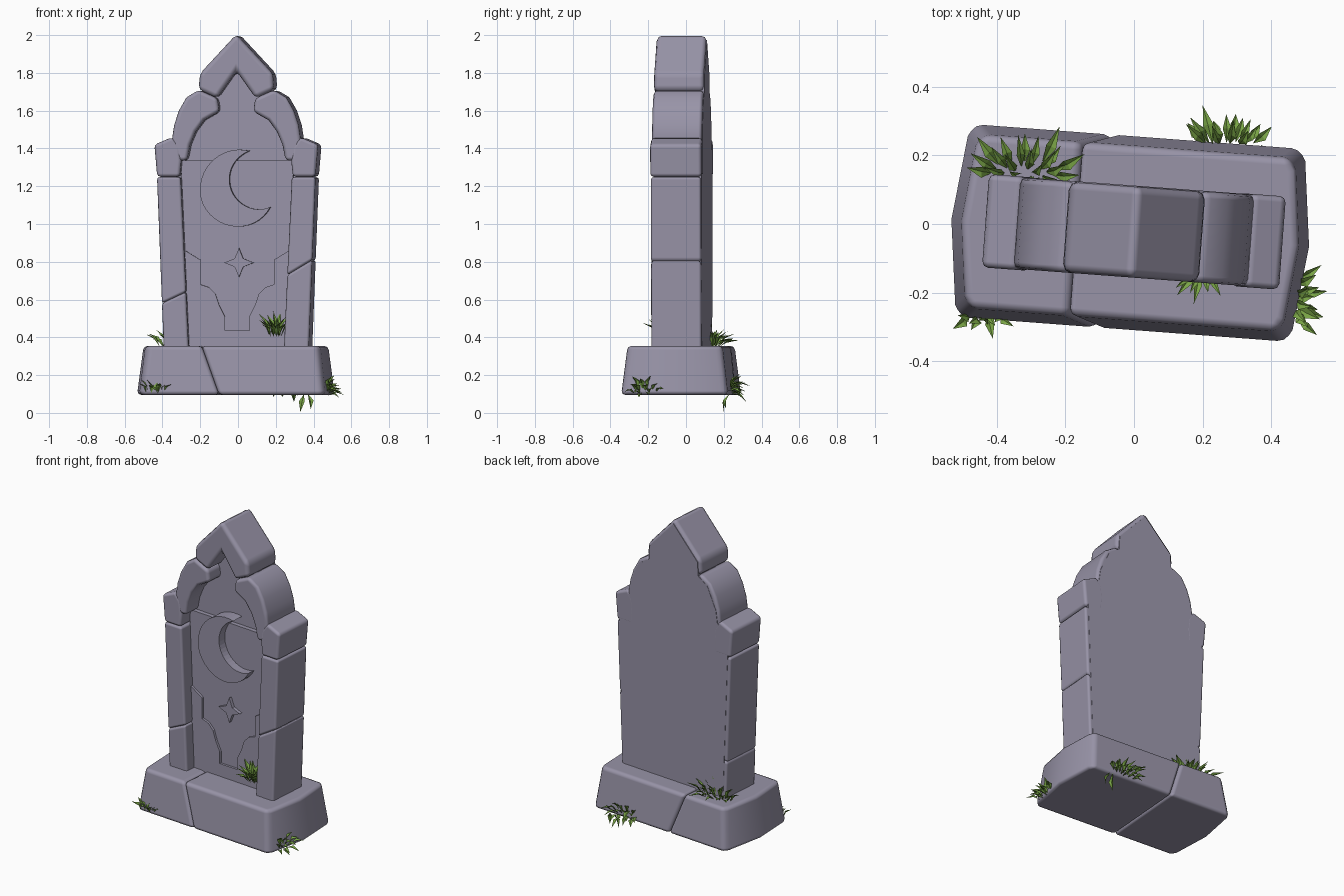
import bpy, bmesh, math, random
from mathutils import Vector, Matrix

if "Cube" in bpy.data.objects:
    bpy.data.objects.remove(bpy.data.objects["Cube"])

random.seed(4)


def material(name, rgb):
    m = bpy.data.materials.new(name)
    m.diffuse_color = (*rgb, 1)
    m.use_nodes = True
    m.node_tree.nodes["Principled BSDF"].inputs["Base Color"].default_value = m.diffuse_color
    return m


STONE = material("grey_violet_stone", (0.315, 0.295, 0.39))
GRASS = material("grass_green", (0.19, 0.37, 0.06))

# whole monument is turned slightly about z
TURN = Matrix.Rotation(math.radians(-4.3), 4, 'Z')
SLAB = Matrix.Translation((0.0, -0.022, 0)) @ TURN
BASE = Matrix.Translation((-0.011, -0.026, 0)) @ TURN


def solid(name, ring_a, ring_b, frame, bevel=0.0):
    """Closed solid between two matching rings, with soft bevelled edges."""
    bm = bmesh.new()
    a = [bm.verts.new(p) for p in ring_a]
    b = [bm.verts.new(p) for p in ring_b]
    bm.faces.new(a)
    bm.faces.new(b[::-1])
    n = len(a)
    for i in range(n):
        j = (i + 1) % n
        bm.faces.new((a[j], a[i], b[i], b[j]))
    bmesh.ops.recalc_face_normals(bm, faces=bm.faces)
    me = bpy.data.meshes.new(name)
    bm.to_mesh(me)
    bm.free()
    me.materials.append(STONE)
    ob = bpy.data.objects.new(name, me)
    bpy.context.collection.objects.link(ob)
    ob.matrix_world = frame
    if bevel:
        for p in me.polygons:
            p.use_smooth = True
        mod = ob.modifiers.new("soft_edges", 'BEVEL')
        mod.width = bevel
        mod.segments = 2
        mod.limit_method = 'ANGLE'
        mod.angle_limit = math.radians(35)
        mod.harden_normals = True
    return ob


def prism(name, pts, y0, y1, bevel=0.0):
    """Front profile (x, z) extruded in depth."""
    return solid(name, [(x, y0, z) for x, z in pts], [(x, y1, z) for x, z in pts], SLAB, bevel)


def flip(pts):
    return [(-x, z) for x, z in pts]


# plinth: two blocks meeting at a slanted crack
def plinth(name, s, joint_low, joint_high):
    def ring(corner, middle, depth, joint, z):
        return [(joint, -depth, z), (s * corner, -depth, z), (s * (corner + 0.02), -depth + 0.035, z),
                (s * middle, 0, z),
                (s * (corner + 0.02), depth - 0.035, z), (s * corner, depth, z), (joint, depth, z)]
    solid(name, ring(0.475, 0.525, 0.284, joint_low, 0.095),
          ring(0.445, 0.49, 0.252, joint_high, 0.355), BASE, 0.022)


plinth("plinth_left", -1, -0.068, -0.163)
plinth("plinth_right", 1, -0.07, -0.165)

# keystone gable
F, B = -0.134, 0.132
prism("keystone_gable", [(-0.2, 1.71), (-0.195, 1.795), (0, 2.005), (0.195, 1.795), (0.2, 1.71),
                         (0.1, 1.665), (0.085, 1.69), (0, 1.81), (-0.085, 1.69), (-0.1, 1.665)],
      F, B, 0.025)

# arch stones and capitals, mirrored
arch = [(-0.2, 1.71), (-0.265, 1.67), (-0.305, 1.6), (-0.33, 1.525), (-0.343, 1.44), (-0.31, 1.335),
        (-0.262, 1.335), (-0.245, 1.42), (-0.215, 1.49), (-0.17, 1.55), (-0.09, 1.595), (-0.1, 1.665)]
cap = [(-0.435, 1.42), (-0.34, 1.46), (-0.30, 1.41), (-0.292, 1.335), (-0.30, 1.25), (-0.42, 1.25)]
for side, f in (("left", lambda p: p), ("right", flip)):
    prism("arch_stone_" + side, f(arch), F, B, 0.02)
    prism("capital_" + side, f(cap), F - 0.003, B + 0.003, 0.018)


# tapered pillars, each split by a slanted crack
def outer(z):
    return 0.385 + 0.036 * (z - 0.34) / 0.91


def inner(z):
    return 0.253 + 0.042 * (z - 0.34) / 0.91


def pillar(name, s, crack_out, crack_in):
    for part, (o0, i0, o1, i1) in (("lower", (0.33, 0.33, crack_out, crack_in)),
                                   ("upper", (crack_out, crack_in, 1.248, 1.248))):
        prism(name + "_" + part, [(s * outer(o0), o0), (s * inner(i0), i0),
                                  (s * inner(i1), i1), (s * outer(o1), o1)], F, B, 0.014)


pillar("pillar_left", -1, 0.58, 0.64)
pillar("pillar_right", 1, 0.81, 0.73)

# flat back plate following the outline
half = [(0, 1.975), (0.178, 1.785), (0.182, 1.7), (0.25, 1.655), (0.313, 1.52), (0.325, 1.44),
        (0.40, 1.41), (0.40, 1.25), (0.365, 0.34)]
prism("back_plate", half + flip(half[:0:-1]), -0.025, 0.1335)

# raised inner panel, with carved surround below
prism("inner_panel", [(-0.3, 1.335), (-0.26, 0.34), (0.26, 0.34), (0.3, 1.335)], -0.052, 0.0)
carve = [(-0.285, 0.865), (-0.195, 0.81), (-0.195, 0.68), (-0.15, 0.665), (-0.115, 0.63),
         (-0.095, 0.57), (-0.065, 0.51), (-0.065, 0.435)]
prism("carved_surround", carve + flip(carve[::-1]) + [(0.262, 0.34), (-0.262, 0.34)], -0.066, -0.04)


# crescent moon
def arc(cx, cz, r0, r1, a0, a1, n):
    out = []
    for i in range(n + 1):
        t = i / n
        a, r = math.radians(a0 + (a1 - a0) * t), r0 + (r1 - r0) * t
        out.append((cx + r * math.cos(a), cz + r * math.sin(a)))
    return out


moon = arc(0.02, 1.185, 0.208, 0.215, 77, 200, 14) + arc(0.02, 1.185, 0.215, 0.185, 200, 329, 14)[1:]
moon += arc(0.12, 1.235, 0.157, 0.16, 291.5, 109.8, 22)[1:-1]
prism("crescent_moon", moon, -0.105, -0.02)

# four-pointed star
star = []
for k in range(4):
    for da, r in ((0, 0.078), (22, 0.042), (45, 0.032), (68, 0.042)):
        a = math.radians(90 * k + da)
        star.append((0.01 + r * math.cos(a), 0.795 + r * math.sin(a)))
prism("star", star, -0.072, -0.04)


# grass tufts made of folded leaf blades
def blade(bm, base, tip, width):
    base, tip = Vector(base), Vector(tip)
    d = tip - base
    side = d.cross(Vector((0.1, -0.2, 1)))
    if side.length < 1e-4:
        side = Vector((1, 0, 0))
    side.normalize()
    up = side.cross(d).normalized()
    mid = base + d * 0.5 + up * 0.012
    pts = [base, mid + side * width / 2 + up * 0.008, tip, mid - side * width / 2 + up * 0.008, mid]
    b, l, t, r, m = [bm.verts.new(p) for p in pts]
    for f in ((b, l, m), (l, t, m), (t, r, m), (r, b, m)):
        bm.faces.new(f)


def tuft(name, centre, axis, size, spread, length, count, extra=()):
    bm = bmesh.new()
    axis = Vector(axis).normalized()
    for i in range(count):
        a = 2.4 * i
        k = math.sqrt((i + 0.5) / count)
        # lean grows outwards from the tuft centre
        u = axis.orthogonal().normalized()
        v = axis.cross(u)
        off = u * math.cos(a) + v * math.sin(a)
        d = (axis + off * k * spread).normalized()
        root = Vector(centre) + Vector([off[j] * k * size[j] for j in range(3)])
        blade(bm, root, root + d * length * random.uniform(0.75, 1.15), random.uniform(0.024, 0.034))
    for b, t in extra:
        blade(bm, b, t, 0.03)
    me = bpy.data.meshes.new(name)
    bm.to_mesh(me)
    bm.free()
    me.materials.append(GRASS)
    bpy.context.collection.objects.link(bpy.data.objects.new(name, me))


tuft("grass_front_panel", (0.195, -0.125, 0.41), (0, -0.35, 1), (0.035, 0.02, 0.03), 0.8, 0.11, 20)
tuft("grass_back_left", (-0.32, 0.155, 0.35), (0, 0.45, 0.8), (0.10, 0.03, 0.0), 1.2, 0.11, 24)
tuft("grass_back_right", (0.27, 0.235, 0.12), (0, 0.9, 0.25), (0.08, 0.01, 0.02), 1.1, 0.09, 18,
     [((0.35, 0.23, 0.1), (0.33, 0.2, 0.005)), ((0.37, 0.23, 0.1), (0.385, 0.21, 0.02)),
      ((0.23, 0.23, 0.15), (0.20, 0.345, 0.14))])
tuft("grass_front_left", (-0.44, -0.268, 0.105), (0, -0.3, 1), (0.055, 0.008, 0.0), 0.8, 0.07, 11)
tuft("grass_right_side", (0.475, -0.22, 0.11), (0.7, -0.1, 0.4), (0.01, 0.07, 0.02), 0.9, 0.075, 13)
